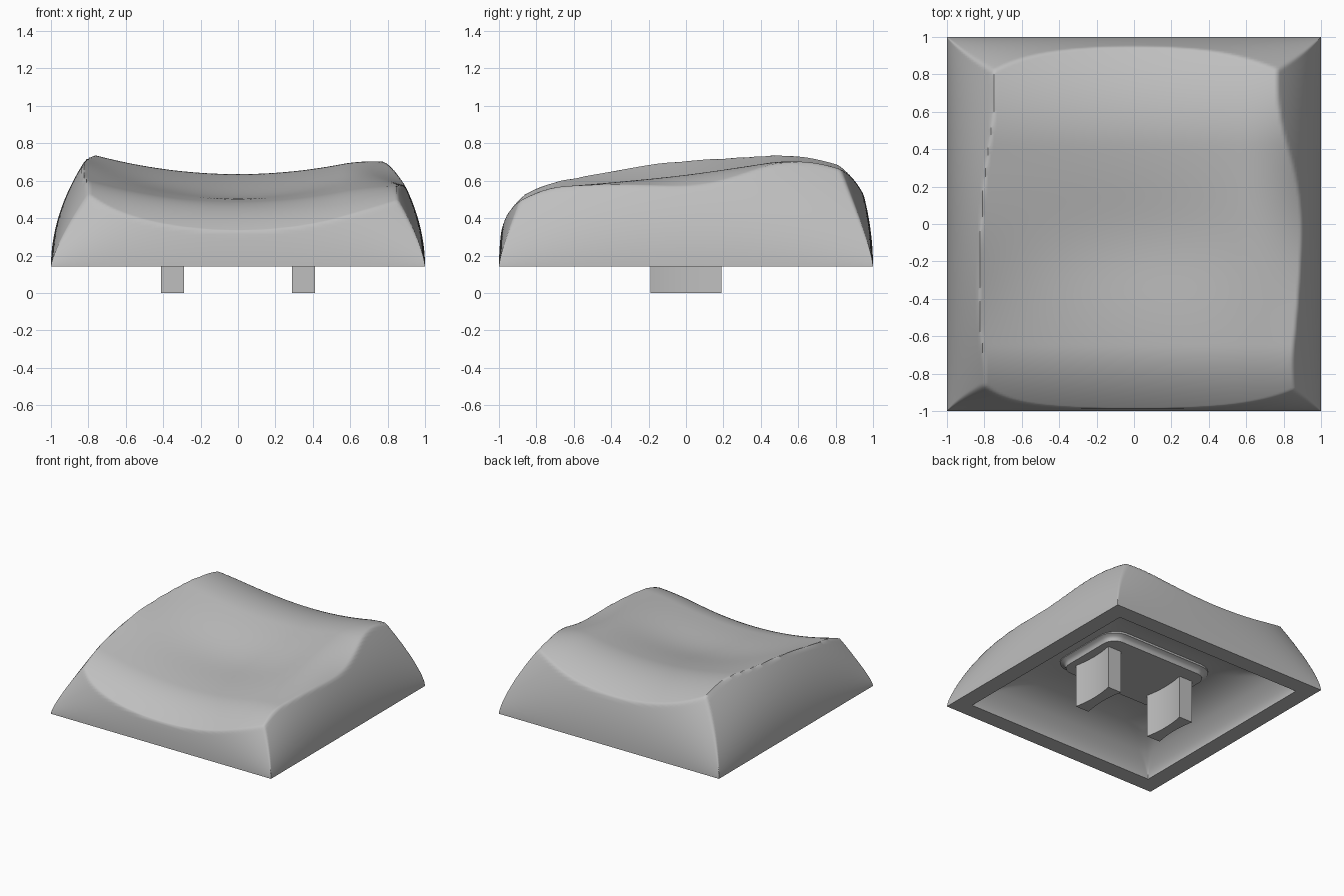
import bpy, bmesh, math

cube = bpy.data.objects.get("Cube")
if cube:
    bpy.data.objects.remove(cube, do_unlink=True)

BASE = 0.14      # height of the lower rim
INNER = 0.865    # half width of the opening underneath
N = 130          # grid cells per side

grey = bpy.data.materials.new("plain_grey")
grey.use_nodes = True
colour = (0.52, 0.52, 0.52, 1)
grey.diffuse_color = colour
grey.node_tree.nodes["Principled BSDF"].inputs["Base Color"].default_value = colour


def finish(name, bm, angle):
    bmesh.ops.recalc_face_normals(bm, faces=bm.faces)
    mesh = bpy.data.meshes.new(name)
    bm.to_mesh(mesh)
    bm.free()
    mesh.materials.append(grey)
    obj = bpy.data.objects.new(name, mesh)
    bpy.context.collection.objects.link(obj)
    bpy.ops.object.select_all(action="DESELECT")
    obj.select_set(True)
    bpy.context.view_layer.objects.active = obj
    bpy.ops.object.shade_smooth_by_angle(angle=math.radians(angle))


def soft_min(a, b, r):
    h = max(r - abs(a - b), 0) / r
    return min(a, b) - h * h * r / 4


def bump(y, centre, width):
    return math.exp(-((y - centre) / width) ** 2)


def wall(d, along, mid, corner):
    """Bulging wall: steep in the middle, leaning in at the corners."""
    d = max(d, 0)
    w = along * along
    return BASE + (1 - w) * mid * d ** 0.5 + w * corner * d ** 0.65


def dish(x, y):
    """Scooped top, rolling over at the front, back and one side."""
    sag = bump(y, -0.1, 0.35)
    z = 0.575 + 0.13 * y - 0.04 * sag + (0.17 + 0.09 * sag) * x * x
    z -= max(0, -y - 0.65) ** 2 + 0.6 * max(0, y - 0.42) ** 2
    return z - (0.35 + 1.1 * bump(y, 0.05, 0.5)) * max(0, x - 0.55) ** 2


def outer(x, y):
    edge = 1 - max(abs(x), abs(y))
    if edge < 1e-4:
        return BASE
    corner = 1.1 + 0.12 * y + 0.06 * x - 0.08 * x * y
    side = wall(1 - abs(x), y, 1.33, corner)
    end = wall(1 - abs(y), x, 1.72, corner)
    walls = soft_min(side, end, 0.012 * min(1, 8 * edge))
    return soft_min(walls, dish(x, y), 0.006)


def cavity(x, y):
    dx, dy = INNER - abs(x), INNER - abs(y)
    near = min(dx, dy)
    if near < 1e-4:
        return BASE
    inset = max(0, soft_min(dx, dy, 0.2 * min(1, 4 * near)))
    return BASE + soft_min(0.62 * inset ** 0.6, 0.275, 0.13)


# Shell: outer and inner skins on matching grids, joined by a flat rim
bm = bmesh.new()
steps = [math.sin(math.pi * (i / N - 0.5)) for i in range(N + 1)]


def skin(height, scale):
    rows = [[bm.verts.new((x * scale, y * scale, height(x * scale, y * scale)))
             for x in steps] for y in steps]
    for j in range(N):
        for i in range(N):
            bm.faces.new((rows[j][i], rows[j][i + 1], rows[j + 1][i + 1], rows[j + 1][i]))
    return (rows[0][:-1] + [r[-1] for r in rows[:-1]]
            + rows[-1][:0:-1] + [r[0] for r in rows[:0:-1]])


rim_out, rim_in = skin(outer, 1), skin(cavity, INNER)
for k in range(len(rim_out)):
    n = (k + 1) % len(rim_out)
    bm.faces.new((rim_out[k], rim_out[n], rim_in[n], rim_in[k]))
finish("keycap_shell", bm, 50)


def loft(name, levels):
    """Closed solid through outlines given as (height, points)."""
    bm = bmesh.new()
    rings = [[bm.verts.new((x, y, z)) for x, y in points] for z, points in levels]
    for low, high in zip(rings, rings[1:]):
        for i in range(len(low)):
            bm.faces.new((low[i - 1], low[i], high[i], high[i - 1]))
    bm.faces.new(rings[0])
    bm.faces.new(rings[-1])
    finish(name, bm, 35)


def rounded_rect(hx, hy, r):
    points = []
    for q, (sx, sy) in enumerate([(1, 1), (-1, 1), (-1, -1), (1, -1)]):
        for s in range(9):
            a = math.pi / 2 * (q + s / 8)
            points.append((sx * (hx - r) + r * math.cos(a), sy * (hy - r) + r * math.sin(a)))
    return points


# Mounting plate inside the cavity, flaring into the ceiling
flare = [(0, 0.355), (0.005, 0.375), (0.018, 0.39), (0.045, 0.4), (0.05, 0.44)]
loft("mounting_plate", [(z, rounded_rect(0.465 + g, 0.305 + g, 0.1 + g)) for g, z in flare])

# Two waisted stems
ys = [-0.19 + 0.38 * i / 16 for i in range(17)]
half = [(0.042 + 0.02 * (y / 0.19) ** 2, y) for y in ys]
for name, cx in (("right_stem", -0.35), ("left_stem", 0.35)):
    outline = [(cx + w, y) for w, y in half] + [(cx - w, y) for w, y in reversed(half)]
    loft(name, [(0, outline), (0.38, outline)])
